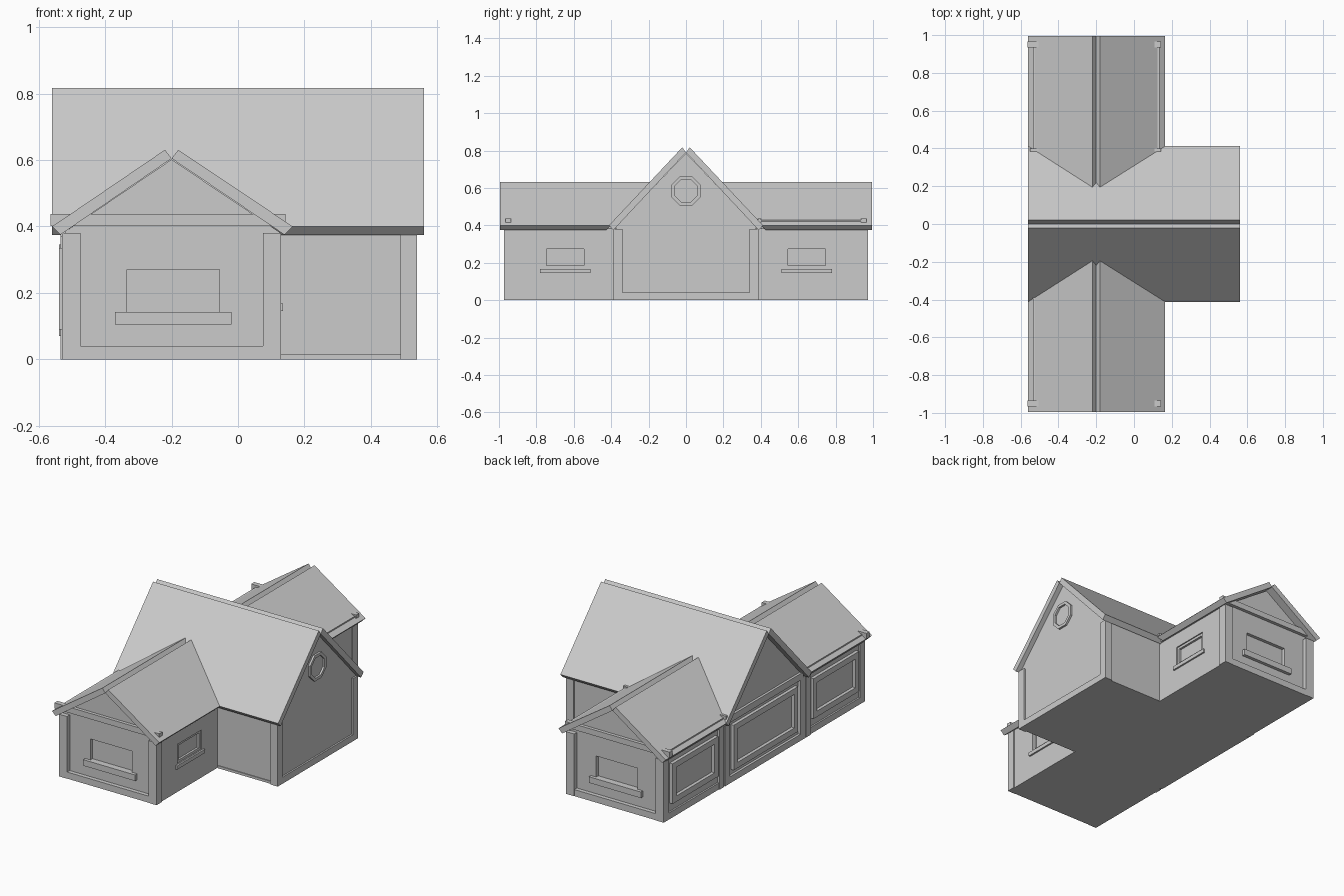
import bpy, bmesh, math
from mathutils import Vector

if "Cube" in bpy.data.objects:
    bpy.data.objects.remove(bpy.data.objects["Cube"])


def mesh_obj(name, bm):
    bmesh.ops.recalc_face_normals(bm, faces=bm.faces)
    me = bpy.data.meshes.new(name)
    bm.to_mesh(me)
    bm.free()
    ob = bpy.data.objects.new(name, me)
    bpy.context.collection.objects.link(ob)
    return ob


def loft(name, a, b):
    """Closed solid between two matching loops of points."""
    bm = bmesh.new()
    va = [bm.verts.new(p) for p in a]
    vb = [bm.verts.new(p) for p in b]
    n = len(a)
    bm.faces.new(va)
    bm.faces.new(vb[::-1])
    for i in range(n):
        j = (i + 1) % n
        bm.faces.new((va[i], vb[i], vb[j], va[j]))
    return mesh_obj(name, bm)


def box(name, x, y, z):
    a = [(x[0], y[0], z[0]), (x[1], y[0], z[0]), (x[1], y[1], z[0]), (x[0], y[1], z[0])]
    return loft(name, a, [(p[0], p[1], z[1]) for p in a])


def span(a, b, s=1):
    return tuple(sorted((a * s, b * s)))


def cut(target, x, y, z):
    c = box("window_cutter", x, y, z)
    c.hide_render = True
    c.hide_viewport = True
    c.display_type = 'WIRE'
    m = target.modifiers.new("window_recess", 'BOOLEAN')
    m.object = c
    m.operation = 'DIFFERENCE'
    m.solver = 'EXACT'


def side_frame(name, x, y, z, w):
    """Rectangular frame lying on a wall that faces x."""
    box(name + "_bottom", x, y, (z[0], z[0] + w))
    box(name + "_top", x, y, (z[1] - w, z[1]))
    box(name + "_jamb", x, (y[0], y[0] + w), (z[0] + w, z[1] - w))
    box(name + "_jamb", x, (y[1] - w, y[1]), (z[0] + w, z[1] - w))


RX = -0.20  # wing ridge line

# Main hall body
hall = [(-.375, 0), (.375, 0), (.375, .392), (0, .787), (-.375, .392)]
loft("main_hall", [(-.52, y, z) for y, z in hall], [(.53, y, z) for y, z in hall])

# Main roof: two square-ended slabs meeting in a V notch
for s in (1, -1):
    prof = [(0, .790), (.02 * s, .817), (.412 * s, .40), (.388 * s, .375)]
    loft("main_roof", [(-.56, y, z) for y, z in prof], [(.56, y, z) for y, z in prof])

# Main hall corner posts and sills
for s in (1, -1):
    box("hall_post", (.49, .54), span(.34, .388, s), (0, .378))
    box("hall_post_upper", (.53, .54), span(.34, .388, s), (.378, .382))
    box("hall_post_left", (-.535, -.49), span(.34, .388, s), (0, .378))
    box("hall_front_sill", (.13, .49), span(.37, .38, s), (0, .015))
box("hall_right_sill", (.52, .54), (-.34, .34), (0, .04))
box("hall_left_sill", (-.535, -.51), (-.34, .34), (0, .04))
box("hall_left_plate", (-.535, -.51), (-.37, .37), (.37, .41))

# Octagonal gable window ring
bm = bmesh.new()
rings = []
for r, x in ((.085, .525), (.085, .542), (.066, .542), (.066, .525)):
    rings.append([bm.verts.new((x, r * math.cos(math.radians(22.5 + 45 * i)),
                                .585 + r * math.sin(math.radians(22.5 + 45 * i)))) for i in range(8)])
for k in range(4):
    for i in range(8):
        p, q = rings[k], rings[(k + 1) % 4]
        bm.faces.new((p[i], p[(i + 1) % 8], q[(i + 1) % 8], q[i]))
mesh_obj("octagon_window", bm)

# Left-hand hall window
side_frame("hall_left_window", (-.54, -.515), (-.31, .31), (.07, .345), .035)

# Front and back wings
wing = [(-.52, 0), (.125, 0), (.125, .383), (RX, .602), (-.52, .385)]
for s in (-1, 1):
    body = loft("wing_body", [(x, .22 * s, min(z, .55)) for x, z in wing],
                [(x, .945 * s, z) for x, z in wing])

    # Roof slabs, trimmed along the valley under the main roof
    for t, eave in ((1, .165), (-1, -.56)):
        prof = [(RX, .605), (RX + .02 * t, .631), (eave, .40), (eave - .025 * t, .375)]
        inner = [(x, s * (.012 + (.815 - z) / 1.064), z) for x, z in prof]
        loft("wing_roof", inner, [(x, .995 * s, z) for x, z in prof])

    # Corner posts, sills and the tie beam that pokes through the roof
    for x in ((-.53, -.475), (.075, .13)):
        box("wing_post", x, span(.92, .972, s), (0, .38))
    box("wing_post_inner", (-.535, -.475), span(.395, .44, s), (0, .38))
    box("wing_end_sill", (-.475, .075), span(.93, .97, s), (0, .04))
    box("wing_left_sill", (-.53, -.51), span(.44, .92, s), (0, .04))
    box("wing_tie_beam", (-.565, .143), span(.935, .965, s), (.402, .437))
    box("wing_left_plate", (-.535, -.52), span(.39, .95, s), (.37, .425))

    # Gable window with projecting sill
    cut(body, (-.335, -.055), span(.925, 1.0, s), (.142, .27))
    box("gable_window_sill", (-.37, -.02), span(.94, .965, s), (.105, .142))

    # Right wall window, recessed with an inner frame
    ys = span(.53, .76, s)
    cut(body, (.105, .2), ys, (.17, .29))
    side_frame("right_window", (.10, .118), ys, (.17, .29), .015)
    box("right_window_sill", (.12, .135), span(.51, .78, s), (.145, .168))

    # Left wall window
    side_frame("wing_left_window", (-.54, -.515), span(.46, .90, s), (.09, .335), .035)

# Extra rear wing timbers
box("rear_inner_beam", (-.55, .143), (.385, .40), (.402, .437))
box("rear_right_plate", (.12, .135), (.40, .95), (.38, .428))
